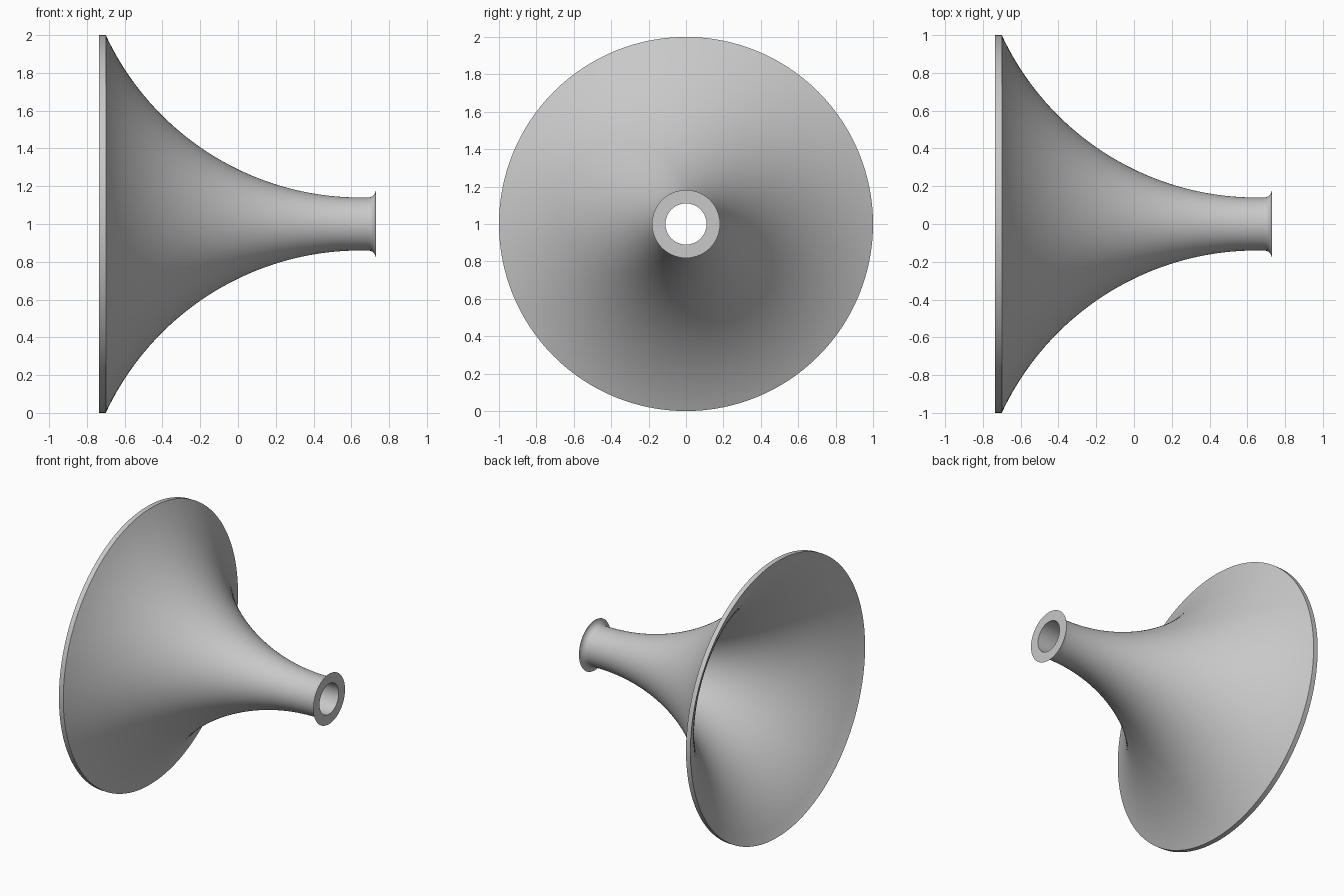
import bpy, bmesh, math
from mathutils import Matrix, Vector

cube = bpy.data.objects.get("Cube")
if cube:
    bpy.data.objects.remove(cube, do_unlink=True)

grey = bpy.data.materials.new("light grey")
grey.use_nodes = True
colour = (0.58, 0.58, 0.58, 1)
grey.diffuse_color = colour
grey.node_tree.nodes["Principled BSDF"].inputs["Base Color"].default_value = colour

SEGMENTS = 128
THROAT_X, THROAT_R, WALL, FLARE = 0.65, 0.14, 0.03, 1.49
RIM_X, BAND_X, TIP_X = -0.735, -0.70, 0.73


def flare(x_end, throat_r, radius, steps=40):
    """Circular flare, tangent to the straight throat."""
    sweep = math.asin((THROAT_X - x_end) / radius)
    return [(THROAT_X - radius * math.sin(sweep * i / steps),
             throat_r + radius * (1 - math.cos(sweep * i / steps)))
            for i in range(steps + 1)]


# Outer wall: rim band, flare, then the rolled lip at the mouthpiece end
outer = [(RIM_X, 1.0)] + flare(BAND_X, THROAT_R, FLARE)[::-1]
outer[1] = (BAND_X, 1.0)
lip = 0.042
outer += [(TIP_X - lip + lip * math.sin(a), THROAT_R + lip * (1 - math.cos(a)))
          for a in (math.pi / 2 * i / 10 for i in range(11))]
# Inner wall: straight bore, then a parallel flare back to the rim
inner = [(TIP_X, THROAT_R - WALL)] + flare(RIM_X, THROAT_R - WALL, FLARE + WALL)
inner[-1] = (RIM_X, 0.996)
profile = outer + inner

# Revolve the closed profile about the horn axis
bm = bmesh.new()
verts = [bm.verts.new((x, 0, r)) for x, r in profile]
edges = [bm.edges.new((a, b)) for a, b in zip(verts, verts[1:] + verts[:1])]
bmesh.ops.spin(bm, geom=verts + edges, cent=(0, 0, 0), axis=(1, 0, 0),
               angle=2 * math.pi, steps=SEGMENTS, use_merge=True)
bmesh.ops.remove_doubles(bm, verts=bm.verts, dist=0.0001)
bmesh.ops.recalc_face_normals(bm, faces=bm.faces)
bmesh.ops.transform(bm, matrix=Matrix.Translation(Vector((0, 0, 1))), verts=bm.verts)

mesh = bpy.data.meshes.new("horn_bell")
bm.to_mesh(mesh)
bm.free()
mesh.materials.append(grey)
horn = bpy.data.objects.new("horn_bell", mesh)
bpy.context.collection.objects.link(horn)
bpy.context.view_layer.objects.active = horn
horn.select_set(True)
bpy.ops.object.shade_smooth_by_angle(angle=math.radians(30))
